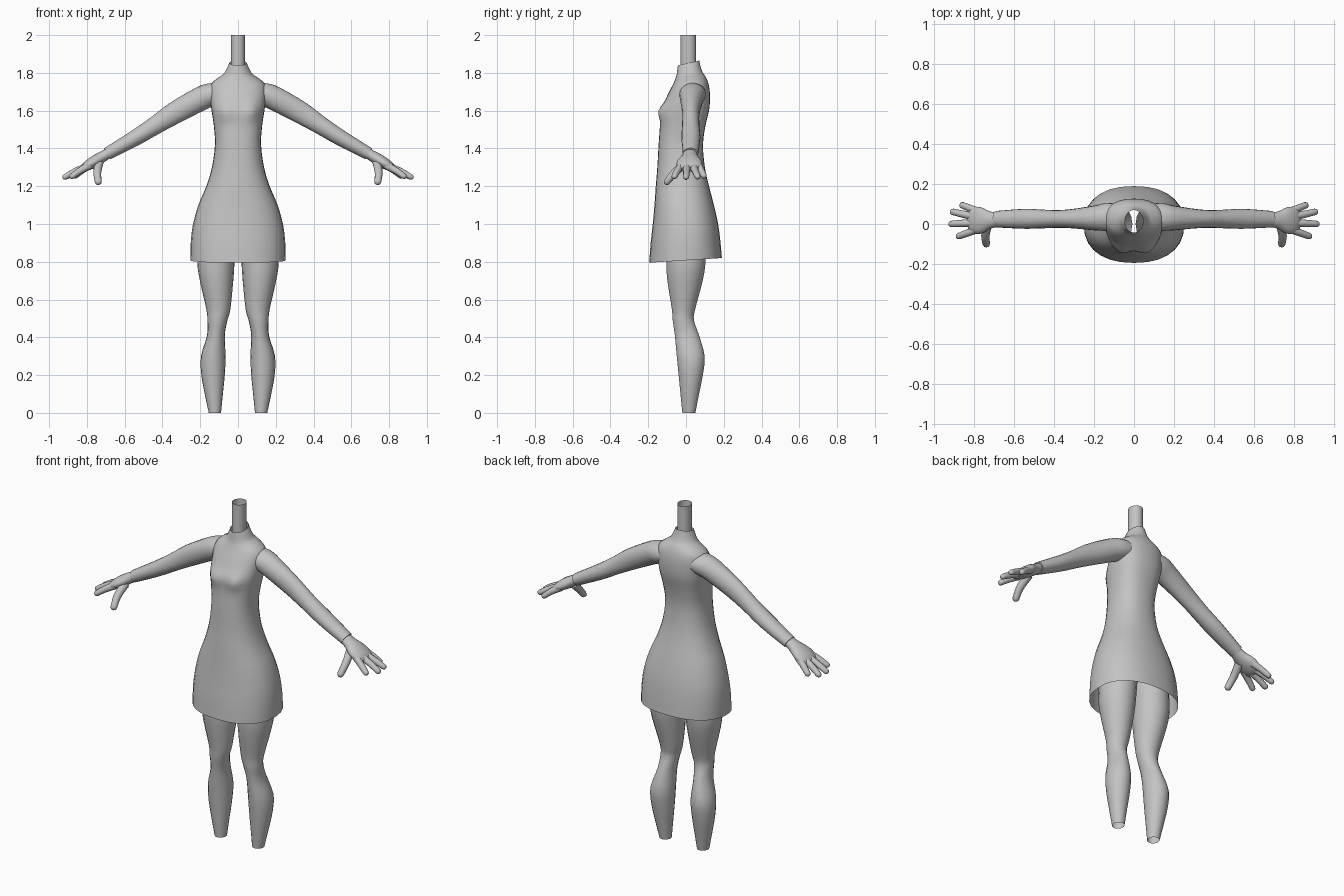
import bpy, bmesh, math
from mathutils import Vector

grey = bpy.data.materials.new("plain_grey")
grey.diffuse_color = (0.55, 0.55, 0.55, 1)


def smooth_rows(rows, steps):
    """Catmull-Rom resampling of a list of number rows."""
    out = []
    for i in range(len(rows) - 1):
        p0, p1 = rows[max(i - 1, 0)], rows[i]
        p2, p3 = rows[i + 1], rows[min(i + 2, len(rows) - 1)]
        for k in range(steps):
            t = k / steps
            out.append([0.5 * (2 * b + (c - a) * t + (2 * a - 5 * b + 4 * c - d) * t * t
                               + (3 * b - a - 3 * c + d) * t ** 3)
                        for a, b, c, d in zip(p0, p1, p2, p3)])
    return out + [list(rows[-1])]


def loft(name, rings, cap_start=False, cap_end=False, mirror=False):
    """Skin a list of closed rings of points."""
    bm = bmesh.new()
    loops = [[bm.verts.new(p) for p in ring] for ring in rings]
    n = len(loops[0])
    for a, b in zip(loops, loops[1:]):
        for i in range(n):
            j = (i + 1) % n
            bm.faces.new((a[i], a[j], b[j], b[i]))
    if cap_start:
        bm.faces.new(loops[0][::-1])
    if cap_end:
        bm.faces.new(loops[-1])
    bmesh.ops.recalc_face_normals(bm, faces=bm.faces)
    mesh = bpy.data.meshes.new(name)
    bm.to_mesh(mesh)
    bm.free()
    mesh.materials.append(grey)
    ob = bpy.data.objects.new(name, mesh)
    bpy.context.collection.objects.link(ob)
    if mirror:
        ob.modifiers.new("mirror", 'MIRROR')
    bpy.ops.object.select_all(action='DESELECT')
    ob.select_set(True)
    bpy.context.view_layer.objects.active = ob
    bpy.ops.object.shade_smooth_by_angle(angle=math.radians(50))
    return ob


def tube(name, rows, sides=14, steps=3, tip=False):
    """Mirrored limb along a path; rows are x, y, z, flat radius, upright radius."""
    rows = smooth_rows(rows, steps)
    pts = [Vector(r[:3]) for r in rows]
    rings = []

    def ring(c, t, ra, rb):
        a = t.cross(Vector((0, 0, 1))).normalized()
        b = a.cross(t)
        rings.append([c + a * ra * math.cos(w) + b * rb * math.sin(w)
                      for w in (2 * math.pi * i / sides for i in range(sides))])

    for i, r in enumerate(rows):
        t = (pts[min(i + 1, len(pts) - 1)] - pts[max(i - 1, 0)]).normalized()
        ring(pts[i], t, r[3], r[4])
    if tip:
        ra, rb = rows[-1][3:]
        for ang in (30, 55, 78):
            w = math.radians(ang)
            ring(pts[-1] + t * rb * math.sin(w), t, ra * math.cos(w), rb * math.cos(w))
    return loft(name, rings, True, True, mirror=True)


def spow(v, e):
    return math.copysign(abs(v) ** e, v)


# Dress: front z, back z, half width, front y, back y, squareness
dress_rows = smooth_rows([
    (0.795, 0.82, 0.252, -0.195, 0.19, 2.3),
    (0.90, 0.91, 0.250, -0.187, 0.182, 2.3),
    (1.00, 1.00, 0.238, -0.176, 0.170, 2.3),
    (1.10, 1.10, 0.210, -0.167, 0.148, 2.3),
    (1.20, 1.20, 0.168, -0.160, 0.122, 2.3),
    (1.30, 1.30, 0.138, -0.152, 0.100, 2.3),
    (1.42, 1.42, 0.122, -0.145, 0.090, 2.4),
    (1.52, 1.52, 0.128, -0.138, 0.103, 2.5),
    (1.60, 1.60, 0.140, -0.132, 0.122, 2.5),
    (1.66, 1.66, 0.147, -0.108, 0.127, 2.4),
    (1.71, 1.71, 0.150, -0.084, 0.125, 2.3),
    (1.745, 1.75, 0.138, -0.066, 0.117, 2.2),
    (1.77, 1.78, 0.104, -0.056, 0.104, 2.0),
    (1.79, 1.80, 0.076, -0.050, 0.090, 2.0),
    (1.815, 1.83, 0.060, -0.046, 0.078, 2.0),
    (1.84, 1.865, 0.046, -0.043, 0.070, 2.0),
], 3)
rings = []
for zf, zb, hw, yf, yb, n in dress_rows:
    ring = []
    for i in range(28):
        w = 2 * math.pi * i / 28
        x = hw * spow(math.sin(w), 2 / n)
        c = spow(math.cos(w), 2 / n)
        y = (yf + yb) / 2 - c * (yb - yf) / 2
        z = (zf + zb) / 2 - c * (zb - zf) / 2
        if c > 0:  # bust
            y -= 0.027 * c * math.exp(-((abs(x) - 0.068) / 0.035) ** 2 - ((z - 1.595) / 0.042) ** 2)
        ring.append((x, y, z))
    rings.append(ring)
loft("dress", rings)

# Neck, an open tube
loft("neck", [[(0.038 * math.cos(w), 0.012 + 0.042 * math.sin(w), z)
               for w in (2 * math.pi * i / 18 for i in range(18))]
              for z in (1.79, 1.86, 1.93, 2.0)])

# Legs: z, inner x, outer x, front y, back y
leg_rows = smooth_rows([
    (0.00, 0.090, 0.155, -0.020, 0.050),
    (0.10, 0.080, 0.176, -0.030, 0.070),
    (0.20, 0.070, 0.194, -0.040, 0.090),
    (0.30, 0.066, 0.196, -0.050, 0.100),
    (0.41, 0.070, 0.164, -0.060, 0.070),
    (0.49, 0.056, 0.162, -0.071, 0.043),
    (0.55, 0.040, 0.168, -0.076, 0.050),
    (0.70, 0.025, 0.202, -0.100, 0.090),
    (0.80, 0.018, 0.215, -0.106, 0.105),
    (0.95, 0.008, 0.205, -0.110, 0.110),
], 3)
loft("legs", [[((xi + xo) / 2 + (xo - xi) / 2 * math.cos(w),
                (yf + yb) / 2 + (yb - yf) / 2 * math.sin(w), z)
               for w in (2 * math.pi * i / 18 for i in range(18))]
              for z, xi, xo, yf, yb in leg_rows], mirror=True)

# Arms
tube("arms", [
    (0.08, 0.035, 1.692, 0.070, 0.052),
    (0.14, 0.035, 1.685, 0.070, 0.062),
    (0.20, 0.030, 1.662, 0.062, 0.064),
    (0.335, 0.026, 1.588, 0.046, 0.059),
    (0.438, 0.025, 1.522, 0.046, 0.049),
    (0.545, 0.026, 1.455, 0.050, 0.043),
    (0.692, 0.024, 1.372, 0.041, 0.034),
], sides=18)

# Palms
tube("palms", [
    (0.67, 0.022, 1.383, 0.034, 0.026),
    (0.72, 0.020, 1.355, 0.043, 0.030),
    (0.765, 0.018, 1.328, 0.066, 0.031),
    (0.805, 0.018, 1.304, 0.066, 0.025),
    (0.828, 0.018, 1.290, 0.050, 0.014),
], sides=18)

# Fingers: base, middle, tip
fingers = {
    "little_fingers": ((0.775, 0.060, 1.315), (0.82, 0.078, 1.288), (0.860, 0.094, 1.256)),
    "ring_fingers": ((0.80, 0.038, 1.305), (0.86, 0.050, 1.278), (0.908, 0.061, 1.251)),
    "middle_fingers": ((0.80, 0.005, 1.305), (0.865, 0.003, 1.277), (0.915, 0.000, 1.249)),
    "index_fingers": ((0.785, -0.025, 1.310), (0.835, -0.045, 1.283), (0.878, -0.061, 1.253)),
    "thumbs": ((0.735, 0.000, 1.325), (0.745, -0.060, 1.272), (0.740, -0.100, 1.224)),
}
for name, (base, mid, tip) in fingers.items():
    r = 0.021 if name == "thumbs" else 0.018
    tube(name, [(*base, r * 1.15, r * 1.15), (*mid, r, r), (*tip, r * 0.9, r * 0.85)],
         sides=10, tip=True)
